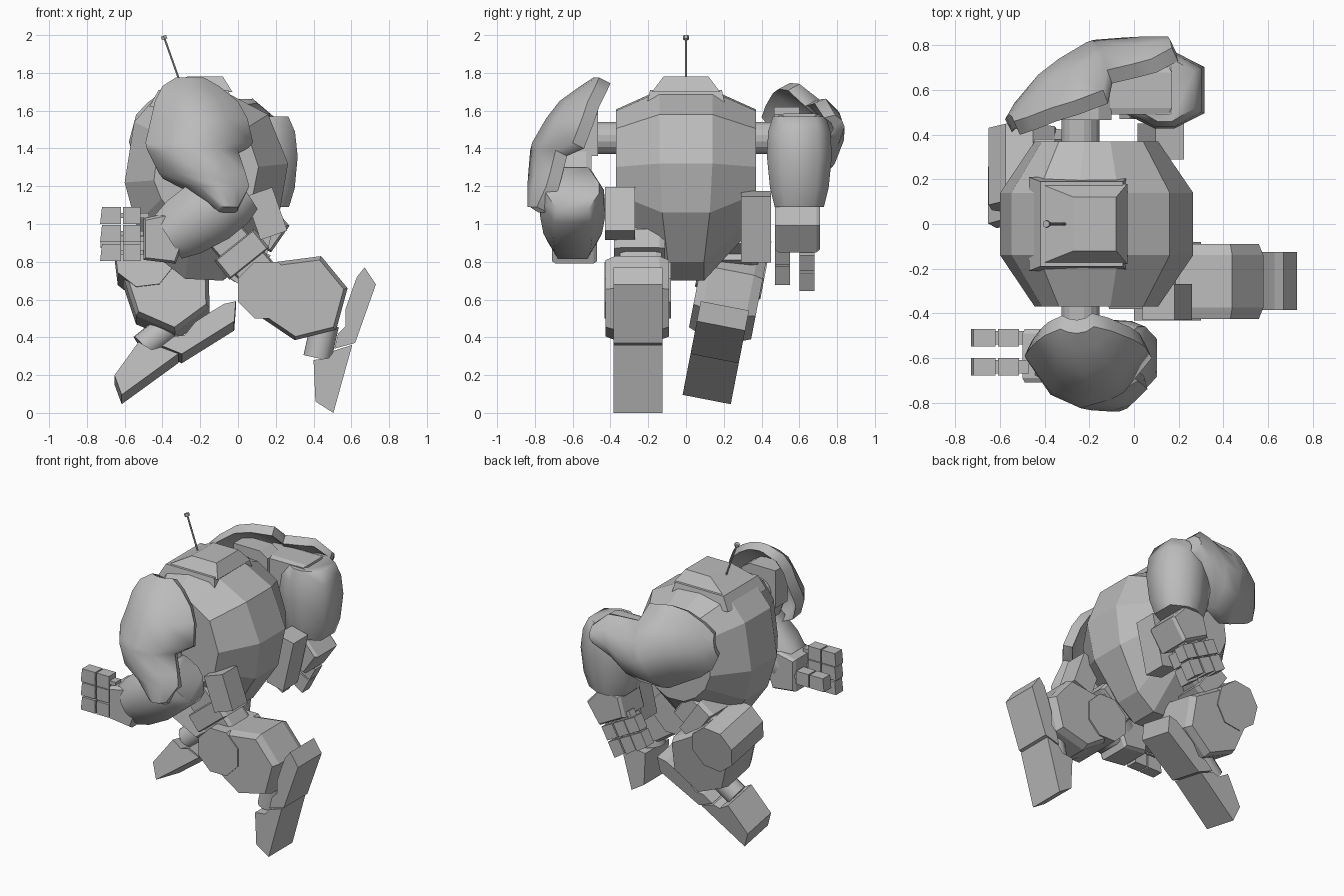
import bpy, bmesh, math
from mathutils import Matrix, Vector

cube = bpy.data.objects.get("Cube")
if cube:
    bpy.data.objects.remove(cube, do_unlink=True)

GREY = (0.5, 0.5, 0.5, 1)
mat = bpy.data.materials.new("plain_grey")
mat.use_nodes = True
mat.diffuse_color = GREY
mat.node_tree.nodes["Principled BSDF"].inputs["Base Color"].default_value = GREY


def finish(name, bm, smooth):
    bmesh.ops.recalc_face_normals(bm, faces=bm.faces[:])
    mesh = bpy.data.meshes.new(name)
    bm.to_mesh(mesh)
    bm.free()
    mesh.materials.append(mat)
    ob = bpy.data.objects.new(name, mesh)
    bpy.context.collection.objects.link(ob)
    if smooth:
        bpy.ops.object.select_all(action='DESELECT')
        ob.select_set(True)
        bpy.context.view_layer.objects.active = ob
        bpy.ops.object.shade_smooth_by_angle(angle=math.radians(smooth))
    return ob


def loft(name, rings, smooth=0):
    """Closed skin through equal-length rings, capped at both ends."""
    bm = bmesh.new()
    vs = [[bm.verts.new(p) for p in r] for r in rings]
    n = len(vs[0])
    for a, b in zip(vs, vs[1:]):
        for i in range(n):
            j = (i + 1) % n
            bm.faces.new((a[i], a[j], b[j], b[i]))
    bm.faces.new(vs[0])
    bm.faces.new(vs[-1])
    return finish(name, bm, smooth)


def prism(name, poly, y0, y1, bevel=0.0, shrink=0.9):
    """Extrude an xz outline along y, with optional tapered ends."""
    cx = sum(p[0] for p in poly) / len(poly)
    cz = sum(p[1] for p in poly) / len(poly)

    def ring(y, k):
        return [(cx + (x - cx) * k, y, cz + (z - cz) * k) for x, z in poly]
    rings = [ring(y0, 1), ring(y1, 1)]
    if bevel:
        rings = [ring(y0, shrink), ring(y0 + bevel, 1), ring(y1 - bevel, 1), ring(y1, shrink)]
    return loft(name, rings)


def beam(name, a, b, width, y0, y1, bevel=0.0):
    """Box running from a to b in the xz plane."""
    a, b = Vector(a), Vector(b)
    d = (b - a).normalized()
    n = Vector((-d.y, d.x)) * width / 2
    return prism(name, [a + n, b + n, b - n, a - n], y0, y1, bevel)


def disc(name, x, z, r, y0, y1, sides=8):
    pts = [(x + r * math.cos((i + .5) * math.tau / sides),
            z + r * math.sin((i + .5) * math.tau / sides)) for i in range(sides)]
    return prism(name, pts, y0, y1)


def rod(name, a, b, r, sides=12):
    a, b = Vector(a), Vector(b)
    rot = (b - a).to_track_quat('Z', 'Y')
    circle = [rot @ Vector((r * math.cos(i * math.tau / sides), r * math.sin(i * math.tau / sides), 0))
              for i in range(sides)]
    return loft(name, [[a + c for c in circle], [b + c for c in circle]], 32)


def pose(pivot, target, degrees):
    """Turn about the y axis at pivot (x to z positive), then move pivot to target."""
    p, t = Vector((pivot[0], 0, pivot[1])), Vector((target[0], 0, target[1]))
    return Matrix.Translation(t) @ Matrix.Rotation(-math.radians(degrees), 4, 'Y') @ Matrix.Translation(-p)


def mirror_parts(parts, matrix):
    """Left copies of right parts, mirrored over y and posed."""
    for ob in parts:
        me = ob.data.copy()
        me.transform(matrix @ Matrix.Scale(-1, 4, (0, 1, 0)))
        me.flip_normals()
        new = bpy.data.objects.new(ob.name.replace("right", "left"), me)
        bpy.context.collection.objects.link(new)


# Body: faceted profile, narrower towards both flanks
profile = [(-.43, 1.68), (-.25, 1.71), (-.07, 1.7), (.16, 1.58), (.265, 1.32), (.22, 1.06),
           (.05, .8), (-.08, .7), (-.28, .71), (-.42, .82), (-.54, 1.0), (-.6, 1.22), (-.55, 1.54)]
CX, CZ = -.17, 1.24


def flank(y):
    return [(CX + (x - CX) * .64, y, CZ + (z - CZ) * (.78 if z > CZ else .45)) for x, z in profile]


def belt(y):
    return [(x, y * (.68 if z < .9 else .9 if z < 1.1 else 1), z) for x, z in profile]


loft("body", [flank(-.37), belt(-.14), belt(.14), flank(.37)])


# Stepped hatch and antenna on the top
def frustum(name, low, high):
    loft(name, [[(x0, -y, z), (x1, -y, z), (x1, y, z), (x0, y, z)] for x0, x1, y, z in (low, high)])


frustum("hatch_base", (-.47, -.03, .21, 1.62), (-.42, -.05, .19, 1.71))
frustum("hatch_top", (-.42, -.03, .18, 1.7), (-.27, -.08, .12, 1.78))
rod("antenna", (-.31, 0, 1.76), (-.39, 0, 1.985), .006, 6)
rod("antenna_tip", (-.388, 0, 1.978), (-.395, 0, 1.996), .017, 6)

# Shoulders
for side, s in (("right", -1), ("left", 1)):
    disc(side + "_shoulder_axle", -.24, 1.455, .087, s * .3, s * .49, 16)
    prism(side + "_shoulder_block", [(-.36, 1.36), (-.1, 1.36), (-.1, 1.58), (-.16, 1.62), (-.36, 1.62)],
          s * .465, s * .6)

# Shoulder armour: bowed shell, each row is z, left x, right x, left edge y, right edge y, crown y
rows = [(1.775, -.33, -.18, -.47, -.46, -.49), (1.73, -.4, -.1, -.5, -.48, -.56),
        (1.65, -.44, .0, -.53, -.52, -.67), (1.56, -.46, .05, -.55, -.55, -.74),
        (1.43, -.49, .08, -.59, -.6, -.815), (1.39, -.48, -.0, -.61, -.69, -.825),
        (1.27, -.42, .04, -.66, -.72, -.835), (1.2, -.28, .06, -.71, -.74, -.84),
        (1.09, -.13, .0, -.78, -.79, -.84)]
rings = []
for z, x0, x1, edge0, edge1, crown in rows:
    outer = []
    for t, bow in ((0, 0), (.22, .72), (.5, 1), (.78, .72), (1, 0)):
        edge = edge0 if t < .5 else edge1
        outer.append((x0 + (x1 - x0) * t, edge + (crown - edge) * bow, z))
    mid = (x0 + x1) / 2
    inner = [(mid + (x - mid) * .9, y + .06, z - .03) for x, y, z in reversed(outer)]
    rings.append(outer + inner)
armour = loft("right_shoulder_armour", rings, 45)
mirror_parts([armour], pose((-.22, 1.46), (-.245, 1.46), 75))

# Upper arms and elbows
beam("right_upper_arm", (-.22, 1.42), (-.1, 1.1), .2, -.69, -.5, .03)
beam("left_upper_arm", (-.2, 1.48), (.17, 1.48), .21, .49, .71, .03)
disc("right_elbow", -.09, 1.12, .1, -.69, -.5, 12)
disc("left_elbow", .13, 1.47, .11, .49, .71, 12)

# Forearm barrel with a six-sided section
WRIST = Vector((-.37, -.6, .93))
along, across = Vector((.84, 0, .54)), Vector((-.54, 0, .84))
sections = [(0, .13, .135), (.1, .155, .165), (.27, .172, .18), (.4, .165, .165), (.48, .14, .13)]
rings = []
for s, wy, wn in sections:
    rings.append([WRIST + along * s + Vector((0, wy * a, 0)) + across * (wn * b)
                  for a, b in ((1, .25), (.6, 1), (-.6, 1), (-1, .25), (-1, -.25), (-.6, -1), (.6, -1), (1, -.25))])
forearm = loft("right_forearm", rings, 70)
mirror_parts([forearm], pose((-.37, .93), (.135, 1.09), 57))

# Hand: palm, three jointed fingers outside and a facing thumb
hand = [prism("right_palm", [(-.5, .81), (-.33, .79), (-.27, .95), (-.36, 1.06), (-.5, 1.03)], -.71, -.47, .02)]
for finger_y, z in ((-.64, .85), (-.64, .95), (-.64, 1.045), (-.51, .92)):
    y0, y1 = finger_y - .04, finger_y + .04
    hand += [
        prism("right_finger_tip", [(-.73, z - .045), (-.62, z - .045), (-.62, z + .045), (-.72, z + .045)], y0, y1),
        beam("right_finger_base", (-.61, z), (-.515, z), .09, y0, y1),
        beam("right_finger_joint", (-.64, z), (-.47, z), .025, y0 + .01, y1 - .01)]
mirror_parts(hand, pose((-.36, .93), (.135, 1.03), 62))

# Leg: chamfered thigh, round knee housing, ankle and two-part foot
leg = [
    prism("right_thigh", [(.13, .5), (.3, .385), (.52, .44), (.58, .66), (.44, .83), (.13, .79)],
          -.425, -.09, .05, .91),
    disc("right_knee_housing", .15, .65, .162, -.432, -.08),
    rod("right_ankle", (.46, -.255, .47), (.42, -.255, .29), .075),
    prism("right_foot_front", [(.6, .64), (.63, .72), (.67, .77), (.73, .68), (.62, .37), (.51, .34), (.53, .42),
                               (.57, .46), (.57, .55)], -.385, -.125),
    prism("right_foot_back", [(.4, .28), (.41, .06), (.505, .0), (.605, .36), (.51, .33), (.48, .29)],
          -.385, -.125),
]
roll = (Matrix.Translation((0, .25, .82)) @ Matrix.Rotation(math.radians(-11), 4, 'X')
        @ Matrix.Translation((0, -.25, -.82)))
mirror_parts(leg, roll @ pose((.73, .68), (-.02, .455), -38))

# Hips and skirt plates
beam("right_hip", (-.12, 1.0), (.14, .7), .2, -.35, -.13, .03)
beam("right_hip_collar", (-.02, .89), (.06, .79), .27, -.38, -.11, .03)
beam("left_hip", (-.2, .98), (-.46, .8), .2, .13, .36, .03)
beam("left_hip_collar", (-.28, .92), (-.38, .85), .27, .11, .38, .03)
beam("right_skirt_plate", (.11, 1.17), (.19, .94), .15, -.43, -.27)
beam("left_skirt_plate", (.16, 1.16), (.08, .81), .13, .29, .45)
